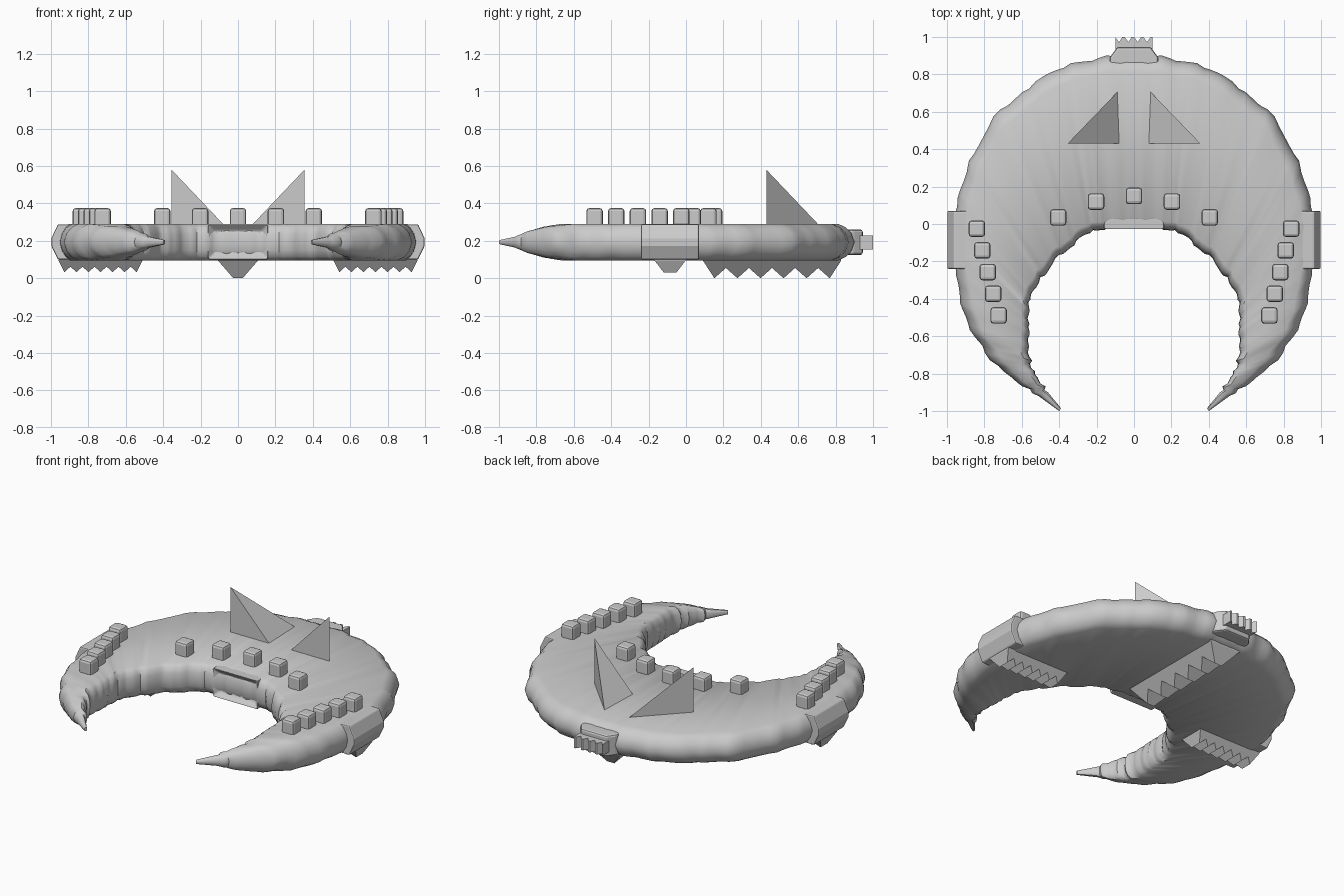
import bpy, bmesh, math, random
from mathutils import Vector

random.seed(4)
cube = bpy.data.objects.get("Cube")
if cube:
    bpy.data.objects.remove(cube)

grey = bpy.data.materials.new("hull grey")
grey.use_nodes = True
colour = (0.6, 0.6, 0.6, 1)
grey.diffuse_color = colour
grey.node_tree.nodes["Principled BSDF"].inputs["Base Color"].default_value = colour

MID = 0.193
HALF = 0.097


def finish(name, bm, smooth=None, bevel=0.0):
    bmesh.ops.recalc_face_normals(bm, faces=bm.faces)
    mesh = bpy.data.meshes.new(name)
    bm.to_mesh(mesh)
    bm.free()
    mesh.materials.append(grey)
    ob = bpy.data.objects.new(name, mesh)
    bpy.context.collection.objects.link(ob)
    if bevel:
        mod = ob.modifiers.new("soft edges", "BEVEL")
        mod.width = bevel
        mod.segments = 2
    if smooth:
        bpy.ops.object.select_all(action="DESELECT")
        ob.select_set(True)
        bpy.context.view_layer.objects.active = ob
        bpy.ops.object.shade_smooth_by_angle(angle=math.radians(smooth))
    return ob


def loft(name, rings, smooth=None, bevel=0.0):
    """Skin a list of matching point rings and cap both ends."""
    bm = bmesh.new()
    loops = [[bm.verts.new(p) for p in ring] for ring in rings]
    n = len(loops[0])
    for a, b in zip(loops, loops[1:]):
        for i in range(n):
            j = (i + 1) % n
            bm.faces.new((a[i], a[j], b[j], b[i]))
    bm.faces.new(loops[0])
    bm.faces.new(loops[-1])
    return finish(name, bm, smooth, bevel)


def prism(name, outline, z0, z1, bevel=0.0):
    return loft(name, [[(x, y, z) for x, y in outline] for z in (z0, z1)], bevel=bevel)


def box(name, centre, size, bevel=0.0):
    (x, y, z), (a, b, c) = centre, [s / 2 for s in size]
    corners = [(x - a, y - b), (x + a, y - b), (x + a, y + b), (x - a, y + b)]
    return prism(name, corners, z - c, z + c, bevel)


# Crescent hull: outer rim x, y, inner rim x, y, half thickness
stations = [
    (0, .89, 0, -.02, 1), (.15, .89, .12, -.02, 1), (.30, .87, .2, -.03, 1),
    (.45, .80, .27, -.07, 1), (.6, .71, .34, -.12, 1), (.75, .57, .42, -.19, 1),
    (.86, .38, .48, -.27, 1), (.93, .18, .54, -.36, 1), (.96, 0, .565, -.45, 1),
    (.96, -.22, .565, -.53, 1), (.93, -.42, .565, -.61, 1), (.87, -.57, .56, -.69, 1),
    (.76, -.73, .54, -.77, .85), (.62, -.85, .505, -.84, .6),
    (.51, -.92, .46, -.9, .3), (.4, -1, .39, -.985, .12),
]
STEPS = 4
half_rings = []
for s, (a, b) in enumerate(zip(stations, stations[1:])):
    for k in range(STEPS):
        t = k / STEPS
        p = [u + (v - u) * t for u, v in zip(a, b)]
        half_rings.append((p, random.uniform(-.012, .010) if s < 14 else 0))
half_rings.append((list(stations[-1]), 0))


def hull_ring(p, ripple, side):
    outer, inner = Vector(p[:2]), Vector(p[2:4])
    across = inner - outer
    width = across.length
    across.normalize()
    outer = outer + across * ripple
    h = HALF * p[4]
    rim, lip = min(.085, .34 * width), min(.045, .2 * width)
    top = [(0, .0), (.2 * rim, .5), (.55 * rim, .82), (rim, 1)]
    top += [(width - lip, 1), (width - .4 * lip, .8), (width - .1 * lip, .45), (width, 0)]
    profile = top + [(d, -z) for d, z in reversed(top[1:-1])]
    ring = []
    for d, z in profile:
        q = outer + across * d
        ring.append((side * q.x, q.y, MID + z * h))
    return ring


left = [hull_ring(p, r, 1) for p, r in half_rings]
right = [hull_ring(p, r, -1) for p, r in half_rings[1:]]
loft("crescent_hull", right[::-1] + left, smooth=40)


# Sawtooth keels: teeth run along one axis, narrowing towards the tips
def sawtooth(name, start, end, count, tip, valley, centre, wide, narrow, along_x):
    rings = []
    root = .11
    for i in range(2 * count + 1):
        s = start + (end - start) * i / (2 * count)
        z = tip if i % 2 else valley
        if i in (0, 2 * count):
            z = root - .015
        w = narrow + (wide - narrow) * (z - tip) / (root - tip)
        section = [(centre - wide, root), (centre - w, z), (centre + w, z), (centre + wide, root)]
        rings.append([(s, c, z) if along_x else (c, s, z) for c, z in section])
    loft(name, rings)


sawtooth("centre_keel", .09, .83, 6, 0, .055, 0, .12, .025, False)
for label, m in (("left", 1), ("right", -1)):
    sawtooth(label + "_keel", m * .51, m * .96, 7, .032, .062, -.085, .095, .035, True)

    # Tail fin: leaning corner sail with an upright outer edge
    bm = bmesh.new()
    points = [(.355, .43, .28), (.07, .43, .28), (.08, .715, .28), (.355, .43, .58)]
    v = [bm.verts.new((m * x, y, z)) for x, y, z in points]
    for tri in ((0, 1, 2), (0, 1, 3), (1, 2, 3), (2, 0, 3)):
        bm.faces.new([v[i] for i in tri])
    finish(label + "_fin", bm)

    # Side pod with a ridged outer edge
    section = [(.88, .1), (.963, .1), (.998, MID - .02), (.998, MID + .02), (.963, .288), (.88, .288)]
    loft(label + "_side_pod", [[(m * x, y, z) for x, z in section] for y in (-.24, .07)], bevel=.008)

    # Row of studs on the arm
    for i in range(5):
        box(f"{label}_arm_stud_{i + 1}", (m * (.84 - .029 * i), -.025 - .116 * i, .325),
            (.088, .088, .1), .016)

# Studs along the inner edge
for i, (x, y) in enumerate([(-.405, .035), (-.203, .12), (0, .15), (.203, .12), (.405, .035)]):
    box(f"bow_stud_{i + 1}", (x, y, .325), (.088, .088, .1), .016)

# Recessed bay at the bow
bm = bmesh.new()
bmesh.ops.create_cube(bm, size=1)
for v in bm.verts:
    v.co = Vector((v.co.x * .32, v.co.y * .1 + .018, MID + v.co.z * .185))
front = min(bm.faces, key=lambda f: f.calc_center_median().y)
bmesh.ops.inset_region(bm, faces=[front], thickness=.045)
for v in front.verts:
    v.co.y += .03
finish("bow_bay", bm, bevel=.008)

# Stern block with a toothed end
tail = [(-.13, .82), (.13, .82), (.13, .89), (.09, .945), (-.09, .945), (-.13, .89)]
prism("stern_block", tail, .125, .26, .012)
comb = [(-.1, .9), (.1, .9)]
for i in range(5):
    x = .1 - .05 * i
    comb += [(x, 1), (x - .012, 1)] if i < 4 else [(x, 1)]
    if i < 4:
        comb.append((x - .03, .972))
prism("stern_comb", comb, .155, .228)
